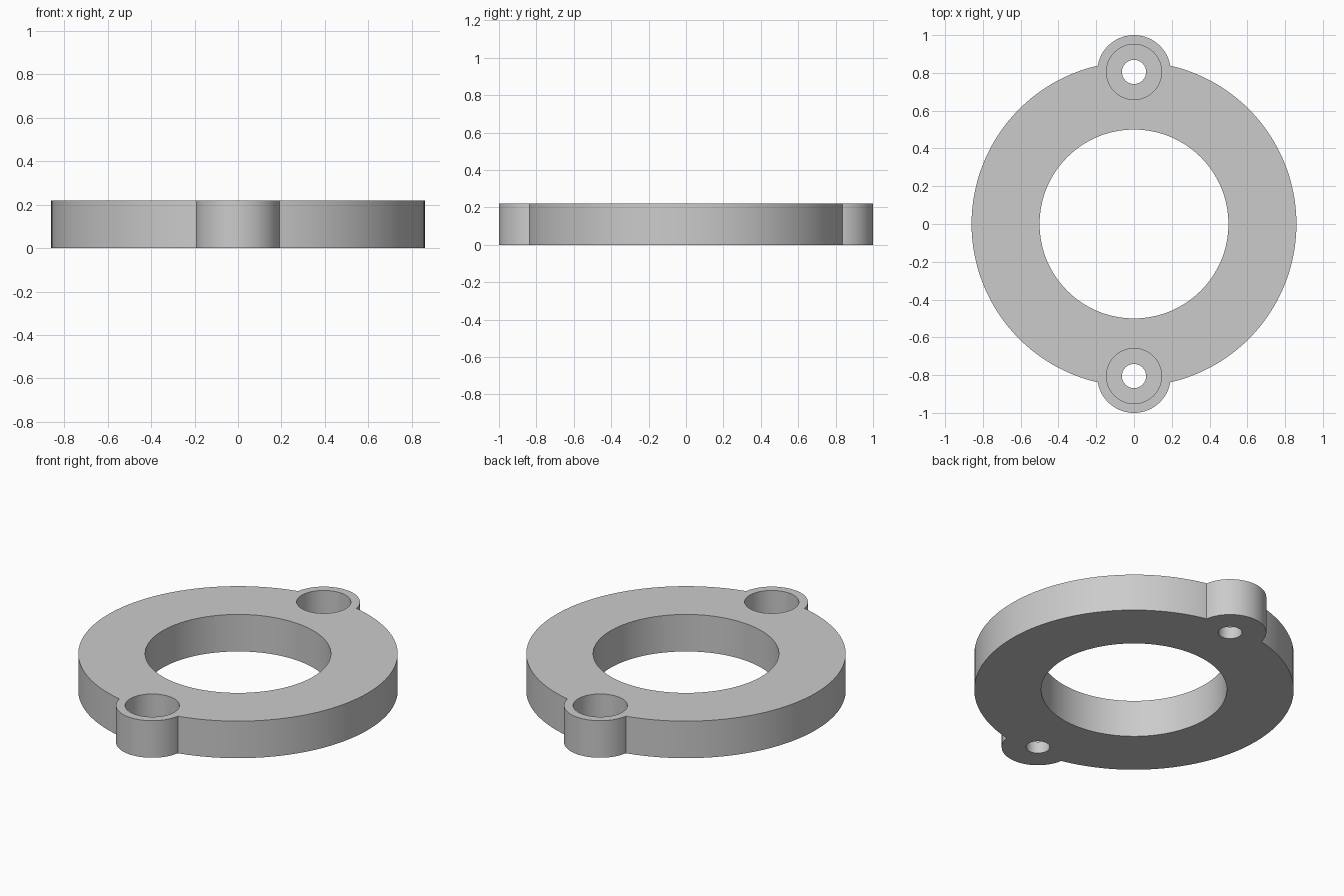
import bpy

cube = bpy.data.objects.get("Cube")
if cube:
    bpy.data.objects.remove(cube, do_unlink=True)

HEIGHT = 0.22
LUG_Y = 0.805
FLOOR = 0.07

grey = bpy.data.materials.new("light grey")
grey.use_nodes = True
grey.diffuse_color = (0.6, 0.6, 0.6, 1)
grey.node_tree.nodes["Principled BSDF"].inputs["Base Color"].default_value = (0.6, 0.6, 0.6, 1)


def cylinder(name, radius, bottom, top, y=0, sides=64):
    bpy.ops.mesh.primitive_cylinder_add(vertices=sides, radius=radius, depth=top - bottom,
                                        location=(0, y, (bottom + top) / 2))
    obj = bpy.context.object
    obj.name = name
    obj.data.materials.append(grey)
    return obj


def combine(body, tool, operation):
    mod = body.modifiers.new(operation.lower(), 'BOOLEAN')
    mod.operation = operation
    mod.solver = 'EXACT'
    mod.object = tool
    bpy.context.view_layer.objects.active = body
    bpy.ops.object.modifier_apply(modifier=mod.name)
    bpy.data.objects.remove(tool, do_unlink=True)


# Main disc with a rounded screw lug at front and back
flange = cylinder("flange_ring", 0.86, 0, HEIGHT, sides=128)
for y in (-LUG_Y, LUG_Y):
    combine(flange, cylinder("lug", 0.195, 0, HEIGHT, y), 'UNION')

# Central bore
combine(flange, cylinder("bore_cutter", 0.5, -0.1, HEIGHT + 0.1, sides=128), 'DIFFERENCE')

# Counterbored screw holes
for y in (-LUG_Y, LUG_Y):
    combine(flange, cylinder("screw_cutter", 0.064, -0.1, HEIGHT + 0.1, y), 'DIFFERENCE')
    combine(flange, cylinder("head_cutter", 0.146, FLOOR, HEIGHT + 0.1, y), 'DIFFERENCE')

# Smooth walls with crisp rims
bpy.ops.object.select_all(action='DESELECT')
flange.select_set(True)
bpy.context.view_layer.objects.active = flange
bpy.ops.object.shade_smooth_by_angle()
